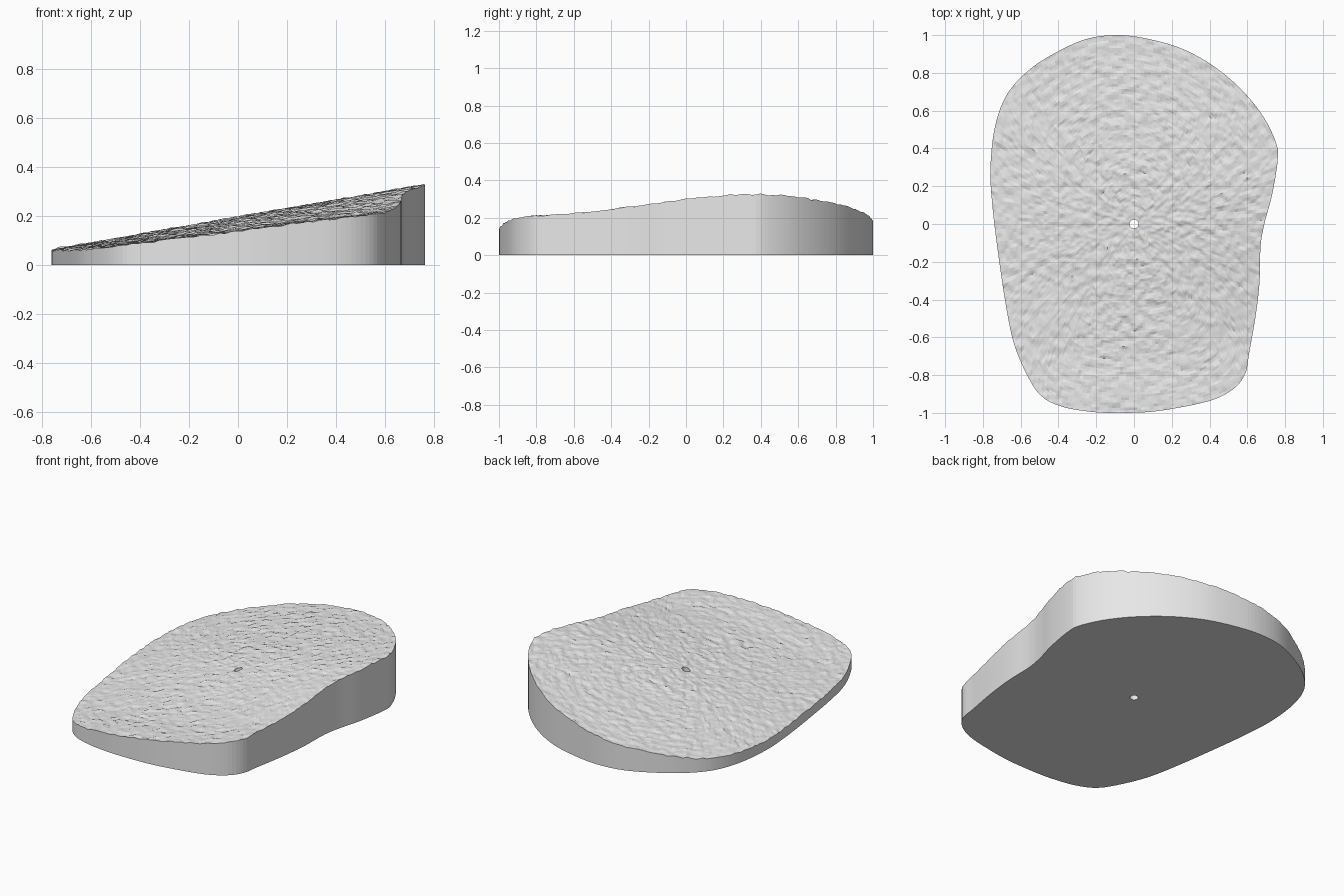
import bpy, bmesh, math
from mathutils import Vector, noise

cube = bpy.data.objects.get("Cube")
if cube:
    bpy.data.objects.remove(cube, do_unlink=True)

SEGMENTS, RINGS, HOLE = 256, 72, 0.024

# Footprint outline, counter-clockwise
OUTLINE = [Vector(p) for p in (
    (.76, .33), (.755, .42), (.69, .56), (.58, .7), (.43, .83), (.25, .93),
    (.05, .985), (-.1, 1), (-.25, .98), (-.4, .915), (-.55, .82), (-.67, .69),
    (-.735, .52), (-.76, .3), (-.75, .1), (-.72, -.15), (-.675, -.45),
    (-.63, -.65), (-.55, -.83), (-.48, -.92), (-.37, -.97), (-.22, -.995),
    (-.1, -1), (.08, -.995), (.25, -.97), (.42, -.93), (.53, -.87),
    (.59, -.79), (.61, -.68), (.645, -.48), (.665, -.3), (.67, -.12),
    (.69, 0), (.73, .15))]


def smooth_outline(points, count):
    """Round the outline with a closed spline, then space points evenly."""
    n, fine = len(points), []
    for i in range(n):
        a, b, c, d = (points[(i + k) % n] for k in (-1, 0, 1, 2))
        for step in range(16):
            t = step / 16
            fine.append(b + (c - a) * t / 2
                        + (a * 2 - b * 5 + c * 4 - d) * t * t / 2
                        + (b * 3 - a - c * 3 + d) * t ** 3 / 2)
    lengths = [(fine[(i + 1) % len(fine)] - p).length for i, p in enumerate(fine)]
    spacing, walked, result = sum(lengths) / count, 0, []
    for i, p in enumerate(fine):
        while len(result) < count and len(result) * spacing <= walked + lengths[i]:
            t = (len(result) * spacing - walked) / lengths[i]
            result.append(p.lerp(fine[(i + 1) % len(fine)], t))
        walked += lengths[i]
    return result


def surface_height(x, y):
    """Slope rising to the left side, sinking to the front, with a rough skin."""
    s = min(max((0.3 - y) / 1.1, 0), 1)
    s = s * s * (3 - 2 * s)
    slope = 0.193 + 0.175 * x - s * (0.055 + 0.05 * x)
    p = Vector((x, y, 0))
    waves = 0.004 * noise.noise(p * 5)
    pits = 0.007 * noise.noise(p * 24) + 0.004 * noise.noise(p * 47)
    return max(slope + waves + pits, 0.015)


def bridge(bm, lower, upper):
    n = len(lower)
    for i in range(n):
        j = (i + 1) % n
        bm.faces.new((lower[i], lower[j], upper[j], upper[i]))


bm = bmesh.new()
rim = smooth_outline(OUTLINE, SEGMENTS)
bore = [p.normalized() * HOLE for p in rim]

# Rough top, built as rings from the bolt hole out to the rim
rings = []
for r in range(RINGS + 1):
    t = r / RINGS
    ring = [a.lerp(b, t) for a, b in zip(bore, rim)]
    rings.append([bm.verts.new((p.x, p.y, surface_height(p.x, p.y))) for p in ring])
for inner, outer in zip(rings, rings[1:]):
    bridge(bm, outer, inner)

# Upright side wall, flat base and bolt hole wall
base_rim = [bm.verts.new((p.x, p.y, 0)) for p in rim]
base_bore = [bm.verts.new((p.x, p.y, 0)) for p in bore]
bridge(bm, base_rim, rings[-1])
bridge(bm, base_bore, base_rim)
bridge(bm, rings[0], base_bore)
bmesh.ops.recalc_face_normals(bm, faces=bm.faces)

mesh = bpy.data.meshes.new("rough_slab")
bm.to_mesh(mesh)
bm.free()

# Plain grey stone
stone = bpy.data.materials.new("stone_grey")
stone.use_nodes = True
colour = (0.8, 0.8, 0.8, 1)
stone.diffuse_color = colour
stone.node_tree.nodes["Principled BSDF"].inputs["Base Color"].default_value = colour
mesh.materials.append(stone)

slab = bpy.data.objects.new("rough_slab", mesh)
bpy.context.collection.objects.link(slab)
